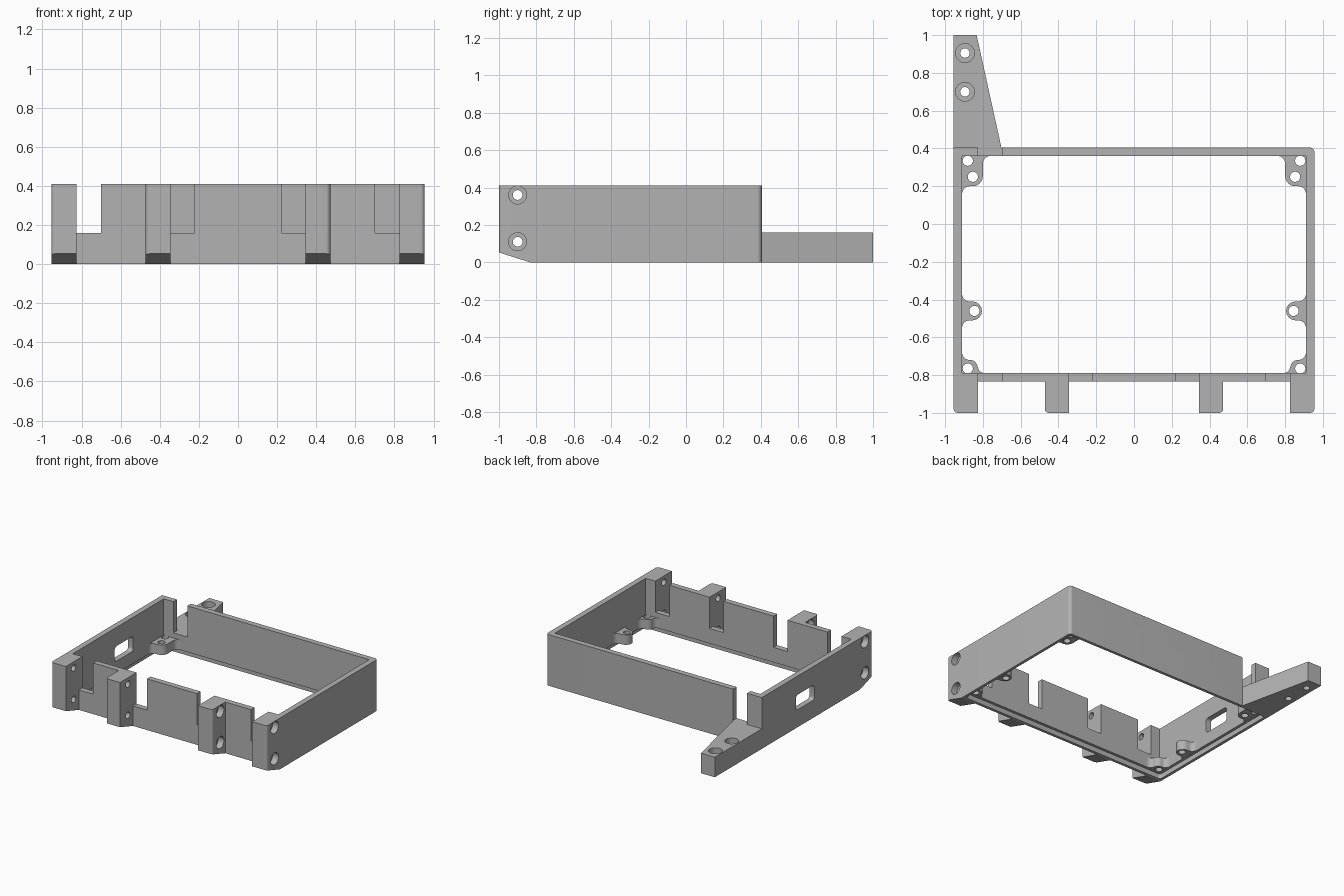
import bpy, bmesh
from math import sin, cos, radians

if "Cube" in bpy.data.objects:
    bpy.data.objects.remove(bpy.data.objects["Cube"])

grey = bpy.data.materials.new("plain_grey")
grey.use_nodes = True
grey.diffuse_color = (0.45, 0.45, 0.45, 1)
grey.node_tree.nodes["Principled BSDF"].inputs["Base Color"].default_value = (0.45, 0.45, 0.45, 1)

HEIGHT, STEP = 0.41, 0.16          # wall height, notch floor and arm height
OUT, IN = 0.955, 0.91              # half widths outside and inside
FRONT, FRONT_IN, BACK_IN, BACK = -0.835, -0.79, 0.36, 0.405


def arc(cx, cy, r, start, end, steps=8):
    angles = [radians(start + (end - start) * i / steps) for i in range(steps + 1)]
    return [(cx + r * cos(a), cy + r * sin(a)) for a in angles]


def rect(x0, x1, y0, y1, radii=(0, 0, 0, 0)):
    """Rectangle outline; radii run counter-clockwise from the low corner."""
    corners = [(x0, y0, 1, 1), (x1, y0, -1, 1), (x1, y1, -1, -1), (x0, y1, 1, -1)]
    pts = []
    for i, ((x, y, sx, sy), r) in enumerate(zip(corners, radii)):
        if r:
            pts += arc(x + sx * r, y + sy * r, r, 180 + 90 * i, 270 + 90 * i)
        else:
            pts.append((x, y))
    return pts


def prism(name, outline, low, high, axis="z"):
    """Extrude an outline along z (points are x, y) or along x (points are y, z)."""
    bm = bmesh.new()
    place = (lambda p, h: (p[0], p[1], h)) if axis == "z" else (lambda p, h: (h, p[0], p[1]))
    face = bm.faces.new([bm.verts.new(place(p, low)) for p in outline])
    top = bmesh.ops.extrude_face_region(bm, geom=[face])["geom"]
    move = (0, 0, high - low) if axis == "z" else (high - low, 0, 0)
    bmesh.ops.translate(bm, vec=move, verts=[g for g in top if isinstance(g, bmesh.types.BMVert)])
    bmesh.ops.recalc_face_normals(bm, faces=bm.faces)
    mesh = bpy.data.meshes.new(name)
    bm.to_mesh(mesh)
    bm.free()
    mesh.materials.append(grey)
    obj = bpy.data.objects.new(name, mesh)
    bpy.context.collection.objects.link(obj)
    return obj


def activate(obj):
    bpy.ops.object.select_all(action="DESELECT")
    obj.select_set(True)
    bpy.context.view_layer.objects.active = obj


def cut(obj, *outline_args):
    cutter = prism("cutter", *outline_args)
    cutter.hide_render = True
    mod = obj.modifiers.new("cut", "BOOLEAN")
    mod.operation, mod.solver, mod.object = "DIFFERENCE", "EXACT", cutter
    activate(obj)
    bpy.ops.object.modifier_apply(modifier=mod.name)
    bpy.data.objects.remove(cutter)


def hole(obj, u, v, r, low, high, axis="z"):
    cut(obj, arc(u, v, r, 0, 348.75, 31), low, high, axis)


def finish(obj, mirror=False):
    activate(obj)
    if mirror:
        obj.modifiers.new("mirror", "MIRROR").use_mirror_merge = False
        bpy.ops.object.modifier_apply(modifier="mirror")
    bpy.ops.object.shade_smooth_by_angle(angle=radians(30))


# Rectangular frame, open above and below
frame = prism("wall_frame", rect(-OUT, OUT, FRONT, BACK, (0, 0, 0.025, 0)), 0, HEIGHT)
cut(frame, rect(-IN, IN, FRONT_IN, BACK_IN), -0.1, 0.6)

# Rebate under the walls for a bottom panel
cut(frame, rect(-0.932, 0.932, -0.812, 0.382, (0.02,) * 4), -0.1, 0.04)

# Notches in the front wall and one in the back wall
for x0, x1 in ((-0.825, -0.70), (-0.347, -0.222), (0.222, 0.345), (0.70, 0.825)):
    cut(frame, rect(x0, x1, FRONT - 0.1, FRONT_IN + 0.05), STEP, 0.6)
cut(frame, rect(-0.825, -0.70, BACK_IN - 0.05, BACK + 0.1), STEP, 0.6)

# Window in the right wall
cut(frame, rect(-0.26, -0.026, 0.14, 0.26, (0.025,) * 4), -1.1, -0.85, "x")
finish(frame)

# Front lugs with sloped undersides and counterbored cross holes
for name, x0, x1 in (("outer_lugs", 0.825, OUT), ("inner_lugs", 0.345, 0.472)):
    lug = prism(name, rect(x0, x1, -1, FRONT, (0, 0.022, 0, 0)), 0, HEIGHT)
    cut(lug, [(-1.1, -0.1), (-0.75, -0.1), (-0.75, -0.025), (-0.835, 0), (-1, 0.053), (-1.1, 0.085)],
        x0 - 0.1, x1 + 0.1, "x")
    for z in (0.11, 0.36):
        hole(lug, -0.9, z, 0.026, x0 - 0.1, x1 + 0.1, "x")
        hole(lug, -0.9, z, 0.048, x1 - 0.05, x1 + 0.1, "x")
    finish(lug, True)

# Tapered mounting arm behind the right wall
arm = prism("mounting_arm", [(-OUT, BACK), (-0.702, BACK), (-0.833, 1), (-OUT, 1)], 0, STEP)
for y in (0.70, 0.905):
    hole(arm, -0.895, y, 0.025, -0.1, 0.3)
    hole(arm, -0.895, y, 0.05, 0.10, 0.3)
finish(arm)

# Screw tabs inside the walls, filleted into them
WALL = IN + 0.01
back_tab = ([(WALL, 0.16)] + arc(0.87, 0.16, 0.04, 0, 90) + arc(0.855, 0.255, 0.055, 270, 180)
            + arc(0.76, 0.32, 0.04, 0, 90) + [(0.76, 0.37), (WALL, 0.37)])
middle_tab = ([(WALL, -0.37)] + arc(0.87, -0.37, 0.04, 0, -90) + arc(0.855, -0.46, 0.05, 90, 270)
              + arc(0.87, -0.55, 0.04, 90, 0) + [(WALL, -0.55)])
front_tab = ([(WALL, -0.68)] + arc(0.87, -0.68, 0.04, 0, -90) + arc(0.868, -0.76, 0.04, 90, 180)
             + arc(0.788, -0.75, 0.04, 0, -90) + [(0.788, -0.8), (WALL, -0.8)])
for name, outline, holes in (
        ("back_tabs", back_tab, [(0.88, 0.335), (0.853, 0.25)]),
        ("middle_tabs", middle_tab, [(0.845, -0.46)]),
        ("front_tabs", front_tab, [(0.88, -0.765)])):
    tab = prism(name, outline, 0.041, 0.12)
    for x, y in holes:
        hole(tab, x, y, 0.027, 0, 0.2)
    finish(tab, True)
